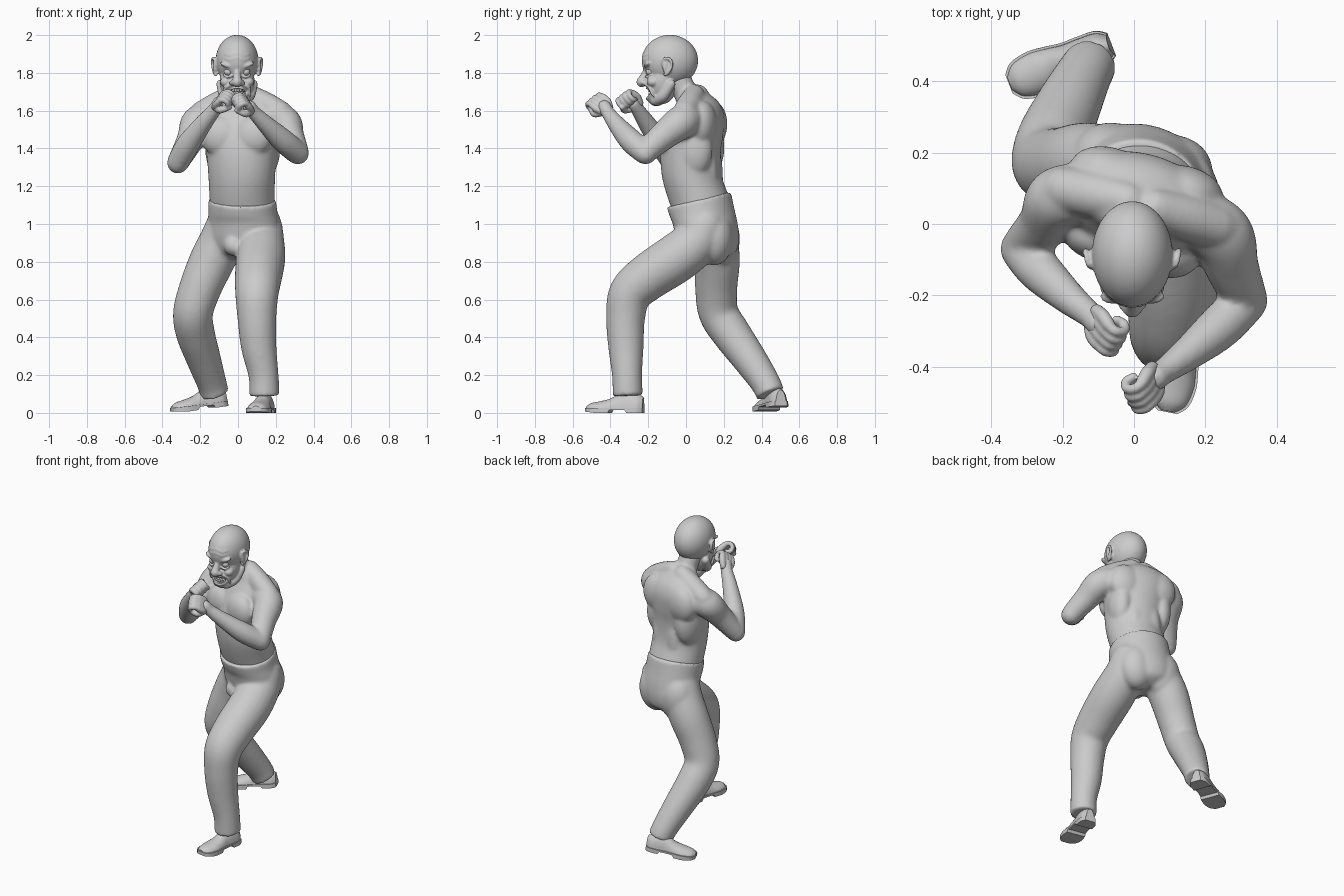
import bpy, bmesh
from math import sin, cos, pi, radians, sqrt, atan2
from mathutils import Vector, Matrix

if "Cube" in bpy.data.objects:
    bpy.data.objects.remove(bpy.data.objects["Cube"])


def spline(rows, n=6):
    """Catmull-Rom resampling of equal-length tuples."""
    p = [rows[0]] + list(rows) + [rows[-1]]
    out = []
    for i in range(1, len(p) - 2):
        for k in range(n):
            t = k / n
            out.append([0.5 * (2*b + (c - a)*t + (2*a - 5*b + 4*c - d)*t*t + (3*b - a - 3*c + d)*t**3)
                        for a, b, c, d in zip(p[i-1], p[i], p[i+1], p[i+2])])
    return out + [list(rows[-1])]


def loft(bm, rings):
    vs = [[bm.verts.new(c) for c in r] for r in rings]
    n = len(vs[0])
    for a, b in zip(vs, vs[1:]):
        for i in range(n):
            bm.faces.new((a[i], a[(i+1) % n], b[(i+1) % n], b[i]))
    bm.faces.new(vs[0][::-1])
    bm.faces.new(vs[-1])


def tube(bm, pts, ends=(True, True), seg=24, n=6):
    """Round limb through (x, y, z, radius) points, with optional rounded ends."""
    rows = spline(pts, n)
    P = [Vector(r[:3]) for r in rows]
    R = [r[3] for r in rows]
    T = [(P[min(i+1, len(P)-1)] - P[max(i-1, 0)]).normalized() for i in range(len(P))]
    steps = [radians(a) for a in (80, 55, 28)]
    s = [(P[0] - T[0]*R[0]*sin(a), R[0]*cos(a), T[0]) for a in steps] if ends[0] else []
    e = [(P[-1] + T[-1]*R[-1]*sin(a), R[-1]*cos(a), T[-1]) for a in steps[::-1]] if ends[1] else []
    u = T[0].orthogonal().normalized()
    rings = []
    for p, r, t in s + list(zip(P, R, T)) + e:
        u = (u - t * u.dot(t)).normalized()
        v = t.cross(u)
        rings.append([p + r*(u*cos(2*pi*k/seg) + v*sin(2*pi*k/seg)) for k in range(seg)])
    loft(bm, rings)


def trunk(bm, rows, yaw, seg=40):
    """Stack of oval rings: (x, y, z, rx, ry, tilt)."""
    rot = Matrix.Rotation(radians(yaw), 3, 'Z')
    rings = []
    for x, y, z, rx, ry, tilt in spline(rows, 5):
        ring = []
        for k in range(seg):
            q = rot @ Vector((rx*cos(2*pi*k/seg), ry*sin(2*pi*k/seg), 0))
            ring.append(Vector((x, y, z + tilt*q.y)) + q)
        rings.append(ring)
    loft(bm, rings)


def blob(bm, c, r, rot=None):
    m = Matrix.Translation(c) @ (rot or Matrix()) @ Matrix.Diagonal((*r, 1))
    bmesh.ops.create_uvsphere(bm, u_segments=48, v_segments=28, radius=1, matrix=m)


def finish(name, bm, voxel=0, smooth=0):
    bmesh.ops.recalc_face_normals(bm, faces=bm.faces)
    me = bpy.data.meshes.new(name)
    bm.to_mesh(me)
    bm.free()
    ob = bpy.data.objects.new(name, me)
    bpy.context.collection.objects.link(ob)
    bpy.context.view_layer.objects.active = ob
    ob.select_set(True)
    bpy.ops.object.shade_smooth_by_angle(angle=radians(40))
    ob.select_set(False)
    if voxel:
        m = ob.modifiers.new("merge", 'REMESH')
        m.mode, m.voxel_size, m.use_smooth_shade = 'VOXEL', voxel, True
        if smooth:
            m = ob.modifiers.new("soften", 'SMOOTH')
            m.factor, m.iterations = 0.5, smooth
    return ob


# Bare upper body: trunk, muscles, neck, arms
bm = bmesh.new()
trunk(bm, [(.03, .10, 1.0, .165, .14, 0), (.022, .072, 1.12, .172, .162, 0), (.02, .032, 1.25, .178, .158, 0),
           (.018, .025, 1.38, .188, .158, 0), (.015, .04, 1.48, .205, .155, 0), (.012, .06, 1.57, .215, .138, 0),
           (.008, .065, 1.64, .17, .108, 0), (0, .04, 1.69, .10, .08, 0), (0, .02, 1.72, .06, .055, 0)], -14)
yaw = Matrix.Rotation(radians(-14), 4, 'Z')
mid = Vector((.015, .035, 0))
for s in (-1, 1):
    for c, r in [((s*.09, -.10, 1.465), (.105, .066, .105)),      # chest
                 ((s*.11, .085, 1.53), (.11, .072, .12)),         # shoulder blade
                 ((s*.13, .04, 1.40), (.07, .10, .15)),           # side of back
                 ((s*.055, .095, 1.25), (.06, .055, .18))]:       # lower back
        blob(bm, mid + yaw @ Vector(c), r, yaw)
    a, b = mid + yaw @ Vector((s*.04, .02, 1.685)), mid + yaw @ Vector((s*.22, .01, 1.585))
    tube(bm, [(*a, .055), (*a.lerp(b, .5), .065), (*b, .064)])
tube(bm, [(0, .04, 1.62, .08), (-.003, 0, 1.69, .065), (-.005, -.04, 1.77, .067)])
# Left arm, then right arm
tube(bm, [(.17, .02, 1.56, .085), (.245, -.03, 1.535, .09), (.275, -.12, 1.465, .076), (.312, -.21, 1.385, .063)])
tube(bm, [(.316, -.215, 1.375, .061), (.24, -.29, 1.44, .063), (.15, -.365, 1.525, .048), (.085, -.413, 1.59, .037),
          (.06, -.432, 1.62, .038)])
tube(bm, [(-.15, .085, 1.56, .085), (-.215, .07, 1.535, .088), (-.25, .005, 1.45, .074), (-.31, -.06, 1.34, .06)])
tube(bm, [(-.318, -.07, 1.325, .059), (-.265, -.13, 1.42, .062), (-.185, -.205, 1.53, .048), (-.12, -.258, 1.61, .037),
          (-.1, -.28, 1.64, .038)])
finish("upper_body", bm, .009, 12)


# Clenched hands: palm, four curled fingers, thumb
def fist(name, c, f, n, side):
    f = Vector(f).normalized()
    n = Vector(n)
    n = (n - f*n.dot(f)).normalized()
    s = n.cross(f) * side
    c = Vector(c)
    at = lambda a, b, d, r: (*(c + f*a + s*b + n*d), r)
    bm = bmesh.new()
    for i in range(4):
        b = (i - 1.5) * .025
        tube(bm, [at(-.055, b*.6, 0, .019), at(-.02, b, -.01, .02), at(.015, b, -.012, .019)], seg=12, n=3)
        k = .9 if i == 3 else 1
        tube(bm, [at(.015, b, -.014, .016), at(.045*k, b, -.004, .015), at(.05*k, b, .024, .014),
                  at(.02, b, .042, .014), at(0, b, .028, .013)], seg=12, n=4)
    tube(bm, [at(-.04, -.03, .01, .02), at(-.01, -.052, .026, .018), at(.03, -.034, .05, .014)], seg=12, n=4)
    finish(name, bm, .005, 2)


fist("left_fist", (.035, -.458, 1.635), (-.38, -.6, .45), (-.7, .15, -.6), 1)
fist("right_fist", (-.085, -.298, 1.655), (.42, -.58, .4), (.7, .1, -.6), -1)

# Trousers: hips and two legs merged
bm = bmesh.new()
trunk(bm, [(.022, .068, 1.13, .181, .167, .24), (.026, .085, 1.06, .187, .168, .12), (.033, .102, 1.0, .194, .167, 0),
           (.03, .115, .92, .195, .16, 0), (.02, .125, .85, .15, .135, 0), (.015, .125, .81, .07, .07, 0)], -25)
blob(bm, (-.025, -.005, .885), (.05, .055, .055))
for c in [(.105, .15, .93), (-.065, .185, .92)]:
    blob(bm, c, (.115, .1, .15))
tube(bm, [(.12, .10, .99, .115), (.122, .06, .91, .123), (.12, -.05, .82, .131), (.108, -.2, .72, .125),
          (.1, -.295, .63, .115), (.1, -.32, .5, .103), (.11, -.318, .35, .094), (.135, -.312, .2, .08),
          (.14, -.308, .09, .08)], (True, False))
tube(bm, [(-.05, .13, 1.0, .115), (-.085, .155, .91, .12), (-.14, .165, .8, .12), (-.2, .16, .66, .112),
          (-.238, .172, .53, .106), (-.225, .24, .42, .103), (-.18, .34, .28, .091), (-.14, .42, .16, .079),
          (-.123, .447, .1, .076)], (True, False))
finish("trousers", bm, .009, 14)

# Shoes: (distance from heel, half width, height)
SHOE = [(0, .028, .085), (.03, .046, .10), (.08, .049, .115), (.13, .049, .10), (.18, .056, .075),
        (.23, .06, .062), (.28, .048, .052), (.305, .022, .036)]


def shoe(name, toe, direction, pitch):
    m = (Matrix.Translation(toe) @ Matrix.Rotation(atan2(direction[0], -direction[1]), 4, 'Z')
         @ Matrix.Rotation(radians(pitch), 4, 'X') @ Matrix.Translation((0, .305, 0)))
    rows = spline(SHOE, 5)
    bm = bmesh.new()
    loft(bm, [[m @ Vector((w*cos(a), -u, .02 + (h - .02)*max(0, sin(a))))
               for a in [2*pi*k/24 for k in range(24)] if sin(a) > -.01] for u, w, h in rows])
    finish(name + "_upper", bm)
    bm = bmesh.new()
    rings = []
    for u, w, h in rows:
        low = 0 if u < .085 or u > .17 else .016
        low += max(0, u - .25) * .12
        w += .006
        rings.append([m @ Vector(p) for p in ((w, -u*1.01, low), (w, -u*1.01, .027), (-w, -u*1.01, .027), (-w, -u*1.01, low))])
    loft(bm, rings)
    finish(name + "_sole", bm)


shoe("front_shoe", (.095, -.525, 0), (-.2, -1), 0)
shoe("back_shoe", (-.345, .395, 0), (-.93, -.36), 7)

# Head: skull, face, brow, cheeks, nose, lips, ears
HX = -.005
bm = bmesh.new()
blob(bm, (HX, -.085, 1.865), (.113, .149, .136))
blob(bm, (HX, -.125, 1.76), (.092, .082, .125))
blob(bm, (HX, -.155, 1.67), (.062, .05, .046))
tube(bm, [(HX, -.2, 1.83, .016), (HX, -.222, 1.785, .02), (HX, -.234, 1.753, .029)], seg=16)
for s in (-1, 1):
    tilt = Matrix.Rotation(radians(-20*s), 4, 'Y')
    blob(bm, (HX + s*.05, -.203, 1.838), (.042, .022, .013), tilt)
    blob(bm, (HX + s*.06, -.175, 1.752), (.03, .033, .026))
    blob(bm, (HX + s*.024, -.222, 1.748), (.016, .02, .014))
    tube(bm, [(HX + s*.025, -.203, 1.79, .006), (HX + s*.047, -.21, 1.778, .007), (HX + s*.07, -.19, 1.79, .006)], seg=8)
    tube(bm, [(HX + s*.03, -.21, 1.735, .008), (HX + s*.062, -.193, 1.72, .009), (HX + s*.07, -.175, 1.68, .007)], seg=8)
    tube(bm, [(HX + s*.085, -.08, 1.74, .025), (HX + s*.065, -.12, 1.68, .03), (HX + s*.03, -.16, 1.655, .03)], seg=12)
    blob(bm, (HX + s*.113, -.1, 1.835), (.013, .026, .045), Matrix.Rotation(radians(18*s), 4, 'Z'))
    tube(bm, [(HX + s*.112, -.122, 1.84, .007), (HX + s*.122, -.115, 1.875, .008), (HX + s*.13, -.085, 1.872, .008),
              (HX + s*.13, -.075, 1.84, .008), (HX + s*.12, -.095, 1.8, .009), (HX + s*.112, -.112, 1.79, .009)], seg=10)
for z in (1.875, 1.898):
    pts = []
    for i in range(-3, 4):
        x, zz = i*.02, z + .006*cos(i*1.6)
        y = -.085 - .148*sqrt(1 - ((zz - 1.865)/.135)**2 - (x/.112)**2)
        pts.append((HX + x, y + .003, zz, .0065))
    tube(bm, pts, seg=8)
lips = []
for k in range(17):
    a = 2*pi*k/16
    x = .054*cos(a)
    lips.append((HX + x, -.203 + 9*x*x, 1.69 + .027*sin(a) + 4*x*x, .01))
tube(bm, lips, seg=10, n=3)
head = finish("head", bm, .0055, 3)

# Open mouth is cut from the head
bm = bmesh.new()
blob(bm, (HX, -.205, 1.694), (.048, .05, .022))
cutter = finish("mouth_cutter", bm)
cutter.hide_render = True
cutter.hide_set(True)
m = head.modifiers.new("mouth", 'BOOLEAN')
m.operation, m.object = 'DIFFERENCE', cutter

# Eyes and teeth
bm = bmesh.new()
for s in (-1, 1):
    blob(bm, (HX + s*.046, -.19, 1.805), (.023, .023, .021))
finish("eyes", bm)
bm = bmesh.new()
for z in (1.708, 1.681):
    for i in range(6):
        x = (i - 2.5) * .0135
        blob(bm, (HX + x, -.194 + 9*x*x, z + 4*x*x), (.0068, .006, .011))
finish("teeth", bm)
